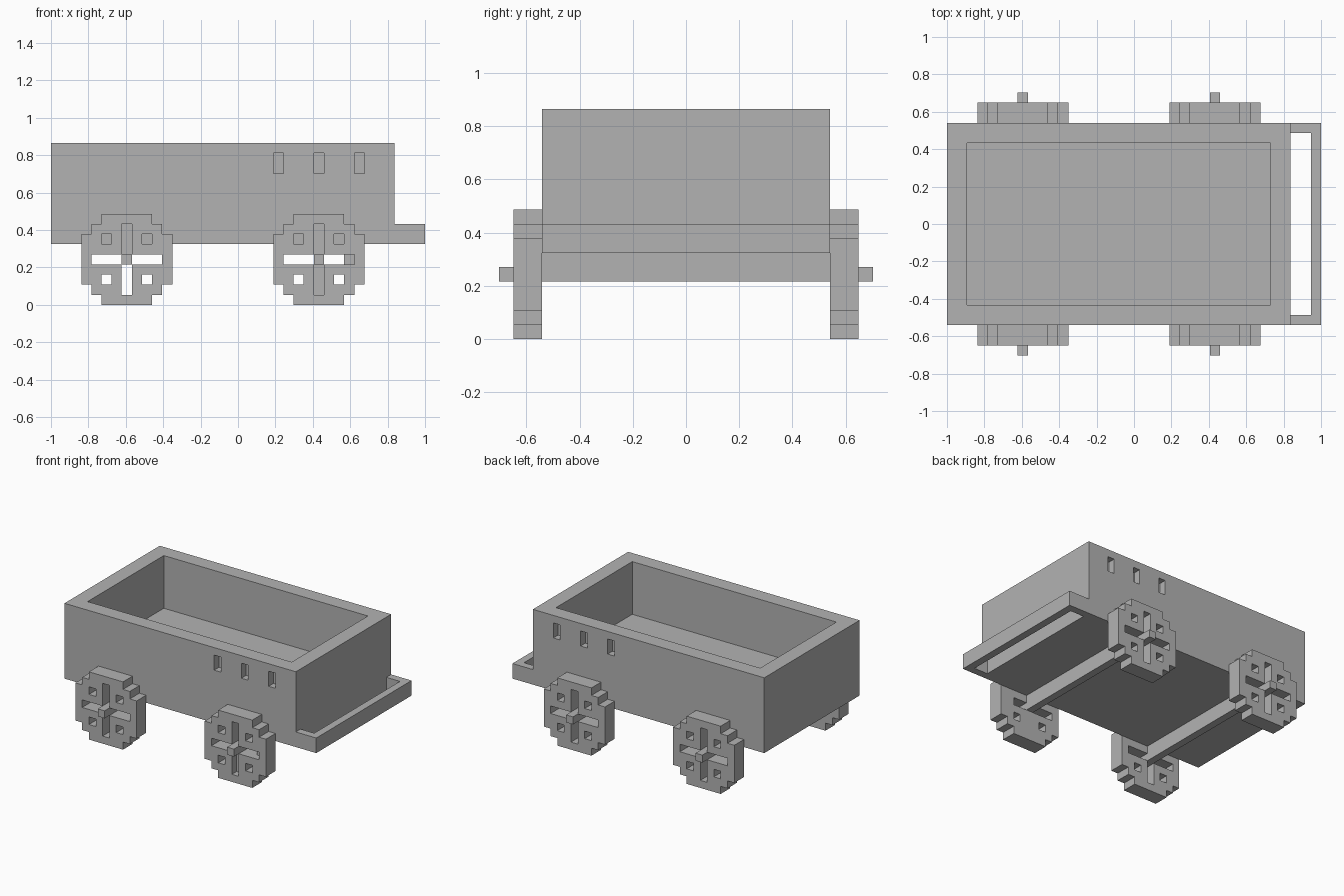
import bpy
import bmesh
from mathutils import Matrix, Vector

U = 2 / 37  # edge of one block of the cart

if "Cube" in bpy.data.objects:
    bpy.data.objects.remove(bpy.data.objects["Cube"], do_unlink=True)

grey = bpy.data.materials.new("plain grey")
grey.use_nodes = True
grey.diffuse_color = (0.45, 0.45, 0.45, 1)
grey.node_tree.nodes["Principled BSDF"].inputs["Base Color"].default_value = grey.diffuse_color


def finish(name, bm):
    """Scale block units to the model frame and make the object."""
    bmesh.ops.recalc_face_normals(bm, faces=bm.faces)
    bm.transform(Matrix.Translation((-1, 0, 0)) @ Matrix.Scale(U, 4))
    mesh = bpy.data.meshes.new(name)
    bm.to_mesh(mesh)
    bm.free()
    mesh.materials.append(grey)
    obj = bpy.data.objects.new(name, mesh)
    bpy.context.collection.objects.link(obj)
    return obj


def add_box(bm, low, high):
    low, high = Vector(low), Vector(high)
    matrix = Matrix.Translation((low + high) / 2) @ Matrix.Diagonal((*(high - low), 1))
    bmesh.ops.create_cube(bm, size=1, matrix=matrix)


def boxes(name, *spans):
    bm = bmesh.new()
    for low, high in spans:
        add_box(bm, low, high)
    return finish(name, bm)


# Open cargo box, hollowed from above, with three blind slots on each long side
body = boxes("cargo_box", ((0, -10, 6), (34, 10, 16)))
slots = []
for x in (22, 26, 30):
    slots.append(((x, -11, 13), (x + 1, -9, 15)))
    slots.append(((x, 9, 13), (x + 1, 11, 15)))
cutter = boxes("box_cutter", ((2, -8, 9), (32, 8, 18)), *slots)
cutter.hide_render = True
cut = body.modifiers.new("hollow", "BOOLEAN")
cut.operation = "DIFFERENCE"
cut.solver = "EXACT"
cut.object = cutter
bpy.context.view_layer.objects.active = body
bpy.ops.object.modifier_apply(modifier=cut.name)
bpy.data.objects.remove(cutter, do_unlink=True)

# Open frame at the end of the cart
boxes("end_frame",
      ((36, -10, 6), (37, 10, 8)),
      ((34, -10, 6), (36, -9, 8)),
      ((34, 9, 6), (36, 10, 8)))

# Stepped wheel face, # solid and . open, top row first
WHEEL = ["  #####  ",
         " ###.### ",
         "##.#.#.##",
         "####.####",
         "#... ...#".replace(" ", "#"),
         "####.####",
         "##.#.#.##",
         " ###.### ",
         "  #####  "]


def wheel(name, left, y):
    bm = bmesh.new()
    for row, line in enumerate(reversed(WHEEL)):
        for col, cell in enumerate(line):
            if cell == "#":
                x = left + col
                corners = ((x, row), (x + 1, row), (x + 1, row + 1), (x, row + 1))
                bm.faces.new([bm.verts.new((a, y, b)) for a, b in corners])
    bmesh.ops.remove_doubles(bm, verts=bm.verts, dist=0.01)
    out = bmesh.ops.extrude_face_region(bm, geom=bm.faces[:], use_keep_orig=True)
    moved = [v for v in out["geom"] if isinstance(v, bmesh.types.BMVert)]
    bmesh.ops.translate(bm, verts=moved, vec=(0, 2, 0))
    bmesh.ops.recalc_face_normals(bm, faces=bm.faces)
    bmesh.ops.dissolve_limit(bm, angle_limit=0.01, verts=bm.verts, edges=bm.edges)
    finish(name, bm)


# Axles with hub pins, and a wheel on each end
for end, left in (("right", 3), ("left", 22)):
    mid = left + 4
    boxes(end + "_axle", ((mid, -10, 4), (mid + 1, 10, 6)))
    for side, y, pin in (("front", -12, -13), ("back", 10, 10)):
        wheel(f"{side}_{end}_wheel", left, y)
        boxes(f"{side}_{end}_hub_pin", ((mid, pin, 4), (mid + 1, pin + 3, 5)))

# Filled backs of some spoke gaps in one front wheel
boxes("spoke_gap_fill",
      ((26, -11, 1), (27, -10, 4)),
      ((29, -11, 4), (30, -10, 5)))
